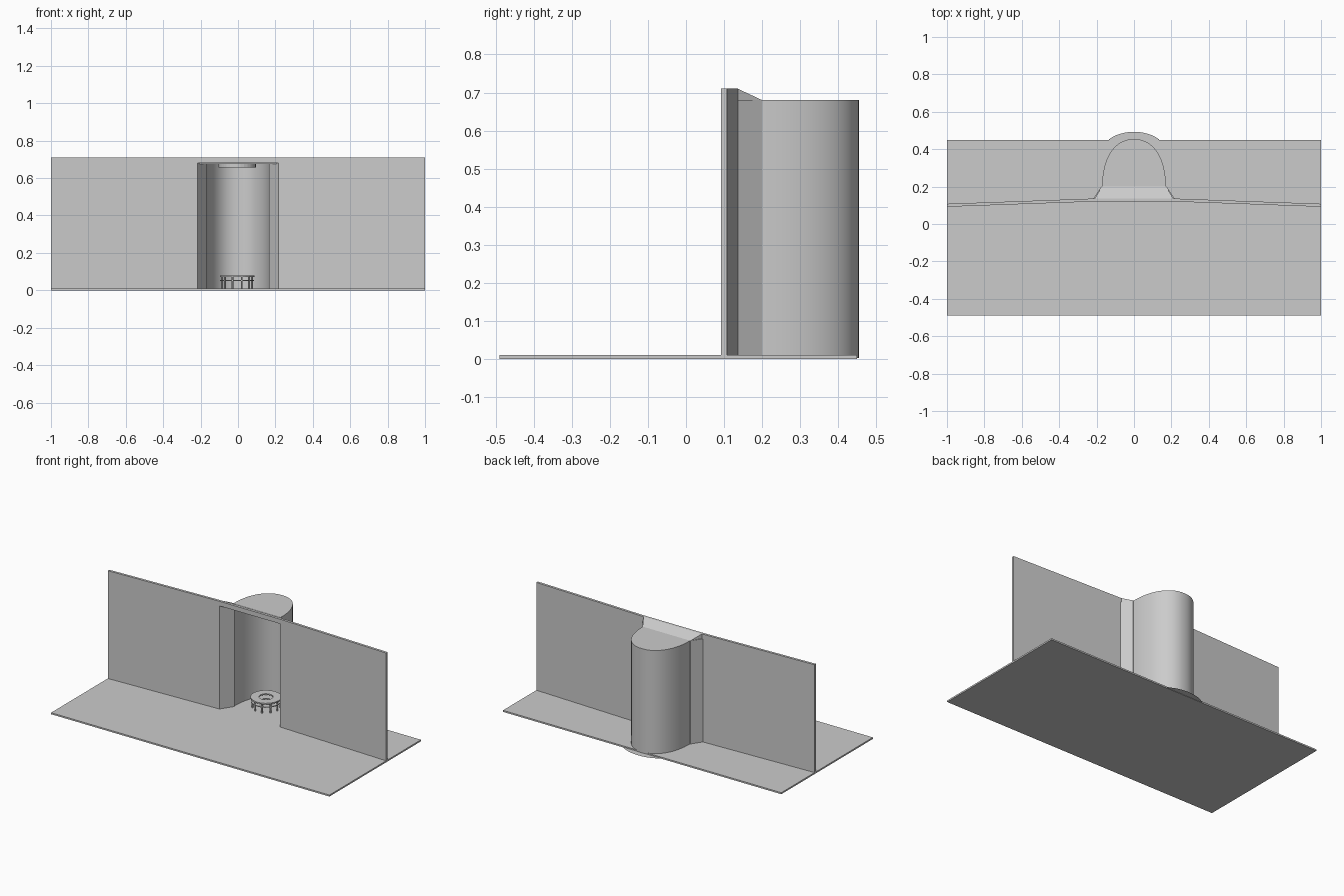
import bpy, bmesh
from math import sin, cos, pi

if "Cube" in bpy.data.objects:
    bpy.data.objects.remove(bpy.data.objects["Cube"])


def finish(name, bm, smooth=False):
    bmesh.ops.recalc_face_normals(bm, faces=bm.faces)
    me = bpy.data.meshes.new(name)
    bm.to_mesh(me)
    bm.free()
    for p in me.polygons:
        p.use_smooth = smooth
    ob = bpy.data.objects.new(name, me)
    bpy.context.collection.objects.link(ob)
    return ob


def prism(name, pts, z0, z1):
    bm = bmesh.new()
    f = bm.faces.new([bm.verts.new((x, y, z0)) for x, y in pts])
    if z1 > z0:
        r = bmesh.ops.extrude_face_region(bm, geom=[f], use_keep_orig=True)
        vs = [g for g in r['geom'] if isinstance(g, bmesh.types.BMVert)]
        bmesh.ops.translate(bm, verts=vs, vec=(0, 0, z1 - z0))
    return finish(name, bm)


def mirror(ob):
    ob.modifiers.new('mirror', 'MIRROR')
    return ob


def ring(name, r0, r1, z0, z1, cx, cy, n=24):
    bm = bmesh.new()
    loops = [[bm.verts.new((cx + r * cos(2 * pi * i / n), cy + r * sin(2 * pi * i / n), z))
              for i in range(n)] for r, z in ((r0, z0), (r1, z0), (r1, z1), (r0, z1))]
    for k in range(4):
        a, b = loops[k], loops[(k + 1) % 4]
        for i in range(n):
            j = (i + 1) % n
            bm.faces.new((a[i], a[j], b[j], b[i]))
    return finish(name, bm)


def circle(cx, cy, r, n):
    return [(cx + r * cos(2 * pi * i / n), cy + r * sin(2 * pi * i / n)) for i in range(n)]


# floor slab and the thin rounded tab behind the alcove
prism('floor', [(-1, -0.49), (1, -0.49), (1, 0.45), (-1, 0.45)], 0, 0.01)
tab = [(0.135 * cos(pi * i / 16), 0.45 + 0.043 * sin(pi * i / 16) ** 1.6) for i in range(17)]
prism('floor_tab', tab, 0.002, 0.002)

# slightly angled front walls and the lintel over the opening
mirror(prism('wall', [(1, 0.092), (1, 0.108), (0.217, 0.136), (0.217, 0.12)], 0.01, 0.71))
prism('lintel', [(-0.217, 0.12), (0.217, 0.12), (0.217, 0.136), (-0.217, 0.136)], 0.68, 0.71)

# flared jambs at the alcove mouth
mirror(prism('jamb', [(0.217, 0.12), (0.217, 0.136), (0.174, 0.2), (0.165, 0.2)], 0.01, 0.68))

# rounded alcove wall, a single curved surface
N = 32
arc = []
for i in range(N + 1):
    c, s = cos(pi * i / N), sin(pi * i / N)
    x = 0.17 * abs(c) ** (2 / 2.2) * (1 if c > 0 else -1)
    arc.append((x, 0.2 + 0.254 * max(s, 0) ** (2 / 2.2)))
bm = bmesh.new()
lo = [bm.verts.new((x, y, 0.003)) for x, y in arc]
hi = [bm.verts.new((x, y, 0.68)) for x, y in arc]
for i in range(N):
    bm.faces.new((lo[i], lo[i + 1], hi[i + 1], hi[i]))
finish('alcove_wall', bm, True)

# flat alcove ceiling
prism('alcove_ceiling', arc + [(-0.212, 0.136), (0.212, 0.136)], 0.674, 0.68)

# wedge roof sloping from wall top down to the alcove
bm = bmesh.new()
v = [bm.verts.new(p) for p in ((-0.21, 0.136, 0.71), (0.21, 0.136, 0.71),
                               (0.172, 0.2, 0.68), (-0.172, 0.2, 0.68),
                               (-0.21, 0.136, 0.68), (0.21, 0.136, 0.68))]
for f in ((0, 1, 2, 3), (0, 3, 4), (1, 5, 2)):
    bm.faces.new([v[i] for i in f])
finish('sloped_roof', bm)

# round lamp under the ceiling
CX, CY = -0.005, 0.295
prism('ceiling_lamp', circle(CX, CY, 0.1, 32), 0.656, 0.674)

# ring-shaped stand: top ring, shelf ring and slim legs
ring('stand_top', 0.042, 0.092, 0.072, 0.08, CX, CY)
ring('stand_shelf', 0.03, 0.09, 0.05, 0.056, CX, CY)
for i, (x, y) in enumerate(circle(CX, CY, 0.08, 10)):
    prism('stand_leg_%d' % i, circle(x, y, 0.005, 8), 0.01, 0.072)
